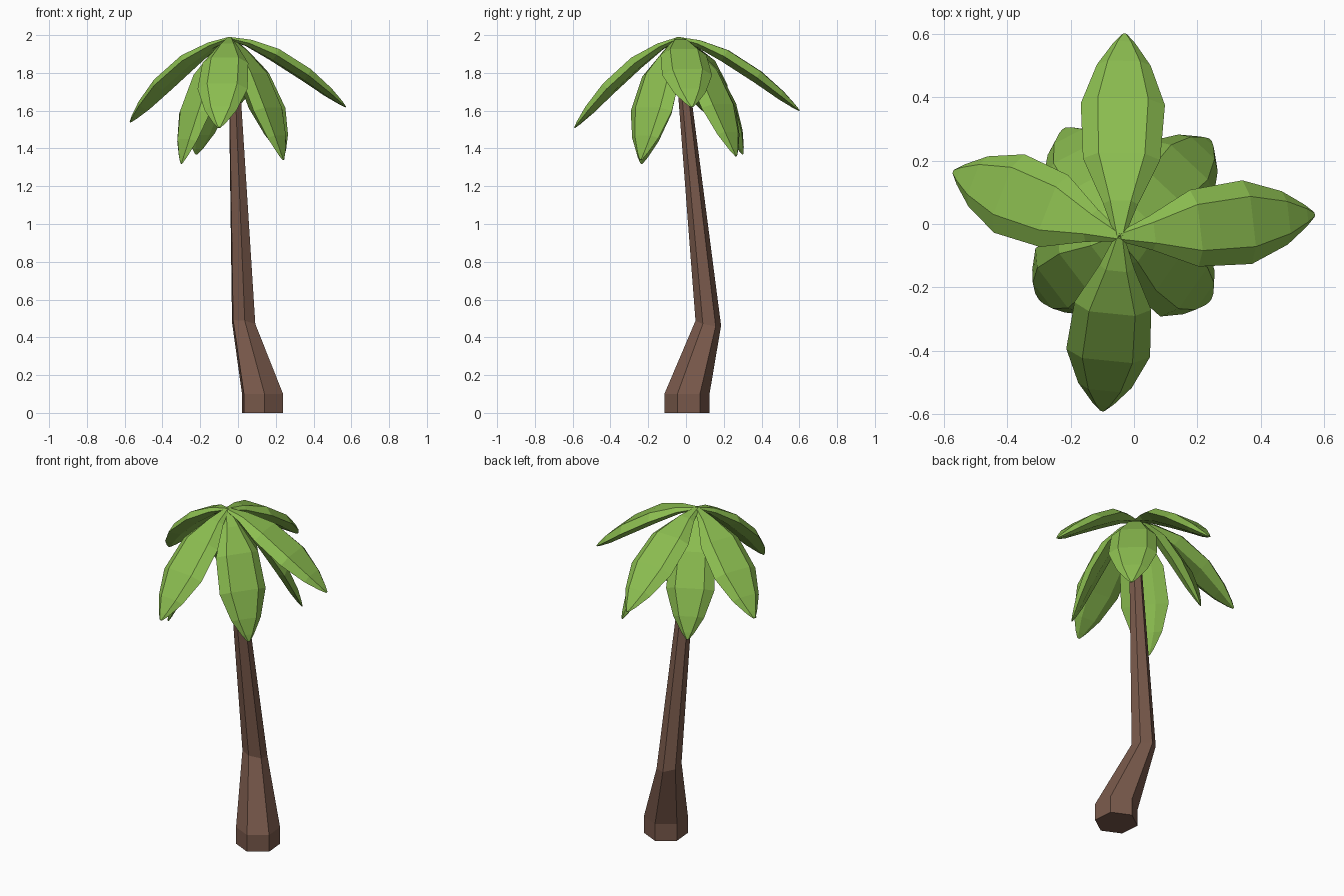
import bpy, math
from mathutils import Vector

if "Cube" in bpy.data.objects:
    bpy.data.objects.remove(bpy.data.objects["Cube"])


def material(name, color):
    m = bpy.data.materials.new(name)
    m.diffuse_color = (*color, 1)
    m.use_nodes = True
    m.node_tree.nodes["Principled BSDF"].inputs["Base Color"].default_value = m.diffuse_color
    return m


def loft(name, rings, mat):
    """Closed flat-shaded solid through rings of equal point count."""
    n = len(rings[0])
    verts = [p for ring in rings for p in ring]
    faces = [tuple(range(n))[::-1], tuple(range(len(verts) - n, len(verts)))]
    for r in range(len(rings) - 1):
        for i in range(n):
            j = (i + 1) % n
            faces.append((r * n + i, r * n + j, (r + 1) * n + j, (r + 1) * n + i))
    me = bpy.data.meshes.new(name)
    me.from_pydata(verts, [], faces)
    me.materials.append(mat)
    ob = bpy.data.objects.new(name, me)
    bpy.context.collection.objects.link(ob)
    return ob


bark = material("bark", (0.19, 0.10, 0.07))
green = material("leaf_green", (0.26, 0.51, 0.08))


# Trunk: six-sided, bent once, tapering to the crown
def hexagon(x, y, z, r, sx=0, sy=0):
    pts = []
    for k in range(6):
        a = math.radians(35 + 60 * k)
        dx, dy = r * math.cos(a), r * math.sin(a)
        pts.append(Vector((x + dx, y + dy, z + sx * dx + sy * dy)))
    return pts


loft("trunk", [
    hexagon(0.13, 0.005, 0, 0.12),
    hexagon(0.13, 0.005, 0.10, 0.12),
    hexagon(0.03, 0.118, 0.475, 0.068, -0.16, -0.2),
    hexagon(-0.027, -0.035, 1.95, 0.027),
], bark)

# Leaf stations: distance along, arch height, half width, half thickness
STATIONS = [(0, 0, 0.015, 0.008), (0.10, 0.030, 0.055, 0.02),
            (0.25, 0.047, 0.122, 0.034), (0.45, 0.040, 0.133, 0.034),
            (0.60, 0.020, 0.085, 0.024), (0.685, 0.006, 0.035, 0.011),
            (0.72, 0, 0.008, 0.003)]
# Cross-section: broad top panel, thin side edges, rounded underside
SECTION = [(-1, -0.1), (-0.5, -1), (0.5, -1), (1, -0.1), (0.6, 1), (-0.6, 1)]
CROWN = Vector((-0.045, -0.04, 1.983))


def leaf(name, tip):
    along = Vector(tip) - CROWN
    s = along.length / 0.72
    along.normalize()
    side = Vector((0, 0, 1)).cross(along).normalized()
    up = along.cross(side)
    rings = [[CROWN + along * u * s + side * (-a * w) + up * (h + b * t)
              for a, b in SECTION] for u, h, w, t in STATIONS]
    loft(name, rings, green)


# Four spreading leaves, then four drooping leaves between them
for i, tip in enumerate([(0.57, 0.03, 1.62), (-0.03, 0.60, 1.60),
                         (-0.57, 0.165, 1.54), (-0.10, -0.59, 1.51)]):
    leaf(f"spreading_leaf_{i + 1}", tip)
for i, tip in enumerate([(0.24, -0.24, 1.34), (-0.30, -0.235, 1.32),
                         (-0.22, 0.30, 1.37), (0.24, 0.265, 1.36)]):
    leaf(f"drooping_leaf_{i + 1}", tip)

# Consistent outward normals
import bmesh
for ob in bpy.context.collection.objects:
    bm = bmesh.new()
    bm.from_mesh(ob.data)
    bmesh.ops.recalc_face_normals(bm, faces=bm.faces)
    bm.to_mesh(ob.data)
    bm.free()
